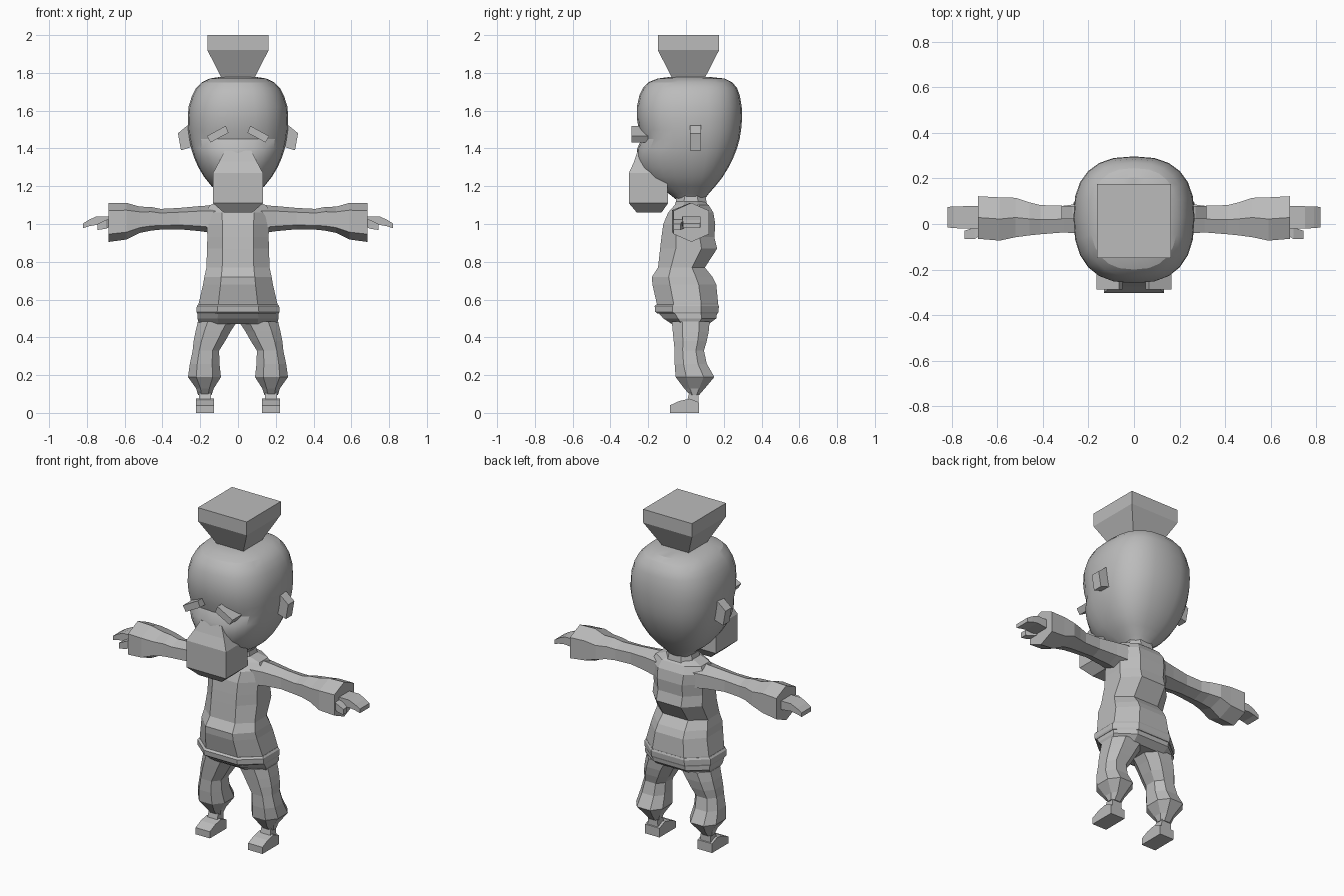
import bpy, bmesh, math
from mathutils import Vector

grey = bpy.data.materials.new("plain grey")
grey.diffuse_color = (0.5, 0.5, 0.5, 1)


def finish(name, bm, mirror=False, smooth=False):
    bmesh.ops.recalc_face_normals(bm, faces=bm.faces)
    me = bpy.data.meshes.new(name)
    bm.to_mesh(me)
    bm.free()
    me.materials.append(grey)
    ob = bpy.data.objects.new(name, me)
    bpy.context.collection.objects.link(ob)
    if mirror:
        ob.modifiers.new("mirror", "MIRROR").use_mirror_merge = False
    if smooth:
        bpy.context.view_layer.objects.active = ob
        ob.select_set(True)
        bpy.ops.object.shade_smooth_by_angle(angle=math.radians(20))
        ob.select_set(False)
    return ob


def loft(name, rings, mirror=False, smooth=False):
    """Skin a list of equal-length point rings and cap both ends."""
    bm = bmesh.new()
    rows = [[bm.verts.new(p) for p in r] for r in rings]
    n = len(rows[0])
    for a, b in zip(rows, rows[1:]):
        for i in range(n):
            j = (i + 1) % n
            bm.faces.new((a[i], a[j], b[j], b[i]))
    bm.faces.new(rows[0])
    bm.faces.new(rows[-1])
    return finish(name, bm, mirror, smooth)


def superellipse(n, power):
    pts = []
    for i in range(n):
        a = 2 * math.pi * i / n
        c, s = math.cos(a), math.sin(a)
        pts.append((math.copysign(abs(c) ** (2 / power), c),
                    math.copysign(abs(s) ** (2 / power), s)))
    return pts


SQUARE = [(1, 1), (-1, 1), (-1, -1), (1, -1)]
OCT = [(1, .45), (.5, 1), (-.5, 1), (-1, .45), (-1, -.45), (-.5, -1), (.5, -1), (1, -.45)]
HEX = [(0, 1), (1, .6), (1, -.6), (0, -1), (-1, -.6), (-1, .6)]


def level(shape, z, x0, x1, y0, y1):
    """Horizontal ring filling the given x and y range."""
    return [((x0 + x1) / 2 + (x1 - x0) / 2 * u, (y0 + y1) / 2 + (y1 - y0) / 2 * v, z)
            for u, v in shape]


def upright(shape, x, y0, y1, z0, z1):
    """Ring across x filling the given y and z range."""
    return [(x, (y0 + y1) / 2 + (y1 - y0) / 2 * u, (z0 + z1) / 2 + (z1 - z0) / 2 * v)
            for u, v in shape]


def extrude_x(name, outline, x0, x1, mirror=False):
    return loft(name, [[(x, y, z) for y, z in outline] for x in (x0, x1)], mirror)


# Head: half width, front y, back y at each height
head = [(1.12, .06, -.04, .09), (1.16, .09, -.09, .12), (1.20, .14, -.17, .155),
        (1.25, .18, -.225, .195), (1.30, .21, -.25, .225), (1.35, .232, -.262, .25),
        (1.40, .248, -.258, .27), (1.45, .258, -.235, .284), (1.50, .265, -.25, .292),
        (1.56, .266, -.26, .297), (1.62, .262, -.26, .295), (1.68, .243, -.247, .285),
        (1.72, .222, -.228, .27), (1.75, .192, -.20, .245), (1.77, .15, -.15, .205),
        (1.778, .10, -.09, .13)]
shape = superellipse(24, 2.5)
loft("head", [[(w * u, .03 + v * ((yb - .03) if v > 0 else (.03 - yf)), z)
               for u, v in shape] for z, w, yf, yb in head], smooth=True)

# Hair knot on top of the head
loft("topknot", [level(SQUARE, z, -w, w, .013 - w, .013 + w)
                 for z, w in ((1.76, .08), (1.92, .162), (2.0, .162))])

# Beard: tapered block below the nose
loft("beard", [level(SQUARE, *r) for r in (
    (1.06, -.075, .075, -.26, -.13), (1.11, -.132, .132, -.302, -.095),
    (1.27, -.132, .132, -.302, -.10), (1.33, -.10, .10, -.275, -.15),
    (1.39, -.07, .07, -.255, -.18))])

# Ears
ear = [(.24, 1.53), (.27, 1.52), (.318, 1.48), (.302, 1.39), (.24, 1.41)]
loft("ear", [[(x, y, z) for x, z in ear] for y in (.022, .08)], mirror=True)

# Eyebrows, higher at the inner ends
brow = [(.165, 1.465), (.145, 1.432), (.05, 1.483), (.065, 1.52)]
loft("eyebrow", [[(x, y, z) for x, z in brow] for y in (-.288, -.20)], mirror=True)

# Neck
loft("neck", [level(OCT, 1.06, -.10, .10, -.06, .12), level(OCT, 1.16, -.075, .075, -.05, .10)])

# Torso and tunic skirt
torso = [(.47, .205, -.075, .12), (.50, .215, -.12, .16), (.535, .213, -.15, .165),
         (.58, .208, -.155, .17), (.68, .185, -.178, .16), (.72, .178, -.18, .14),
         (.77, .167, -.148, .10), (.87, .164, -.137, .165), (.93, .162, -.13, .15),
         (1.0, .165, -.12, .155), (1.06, .17, -.095, .145), (1.10, .15, -.06, .12),
         (1.125, .07, -.05, .09)]
loft("torso", [level(OCT, z, -w, w, a, b) for z, w, a, b in torso])

# Belt band along the skirt hem
loft("belt", [level(OCT, z, -w, w, a, b) for z, w, a, b in (
    (.525, .216, -.15, .168), (.535, .22, -.163, .172), (.565, .218, -.166, .174), (.575, .21, -.155, .17))])

# Sleeves
sleeve = [(.12, -.06, .11, .95, 1.10), (.20, -.045, .095, .962, 1.095), (.31, -.037, .08, .972, 1.085),
          (.41, -.045, .083, .97, 1.08), (.46, -.05, .095, .965, 1.09), (.52, -.058, .115, .953, 1.092),
          (.59, -.073, .117, .918, 1.112), (.685, -.065, .122, .905, 1.112)]
loft("sleeve", [upright(HEX, *r) for r in sleeve], mirror=True)

# Hands with drooping fingers and a thumb
loft("hand", [upright(SQUARE, *r) for r in (
    (.66, -.02, .078, .985, 1.04), (.75, -.02, .078, .995, 1.04),
    (.79, -.018, .077, .988, 1.022), (.82, -.015, .075, .978, 1.003))], mirror=True)
loft("thumb", [upright(SQUARE, *r) for r in (
    (.675, -.05, .0, .985, 1.025), (.70, -.066, -.015, .975, 1.022),
    (.745, -.066, -.03, .968, 1.0))], mirror=True)

# Trouser legs
leg = [(.095, .14, .212, .02, .07), (.13, .128, .222, -.01, .10), (.19, .09, .265, -.055, .15),
       (.26, .098, .255, -.06, .11), (.33, .10, .24, -.06, .095), (.38, .068, .235, -.065, .11),
       (.43, .04, .225, -.07, .12), (.485, .004, .212, -.075, .125)]
loft("trouser_leg", [level(OCT, *r) for r in leg], mirror=True)

# Ankles and feet
loft("ankle", [level(SQUARE, .04, .14, .21, .0, .065), level(SQUARE, .12, .145, .205, .02, .065)],
     mirror=True)
foot = [(-.085, 0), (.07, 0), (.07, .055), (.02, .075), (-.035, .063), (-.085, .04)]
extrude_x("foot", foot, .127, .222, mirror=True)
